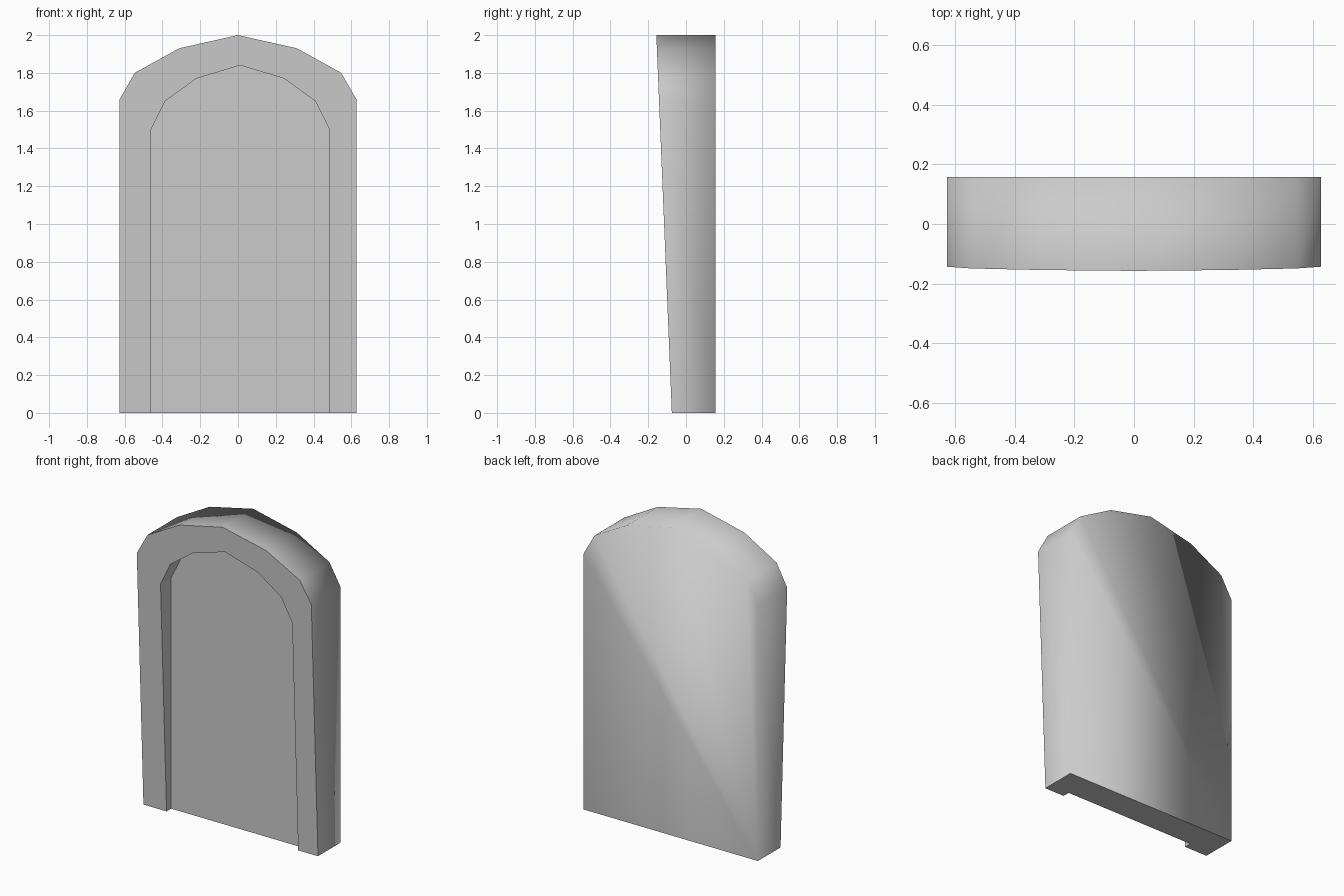
import bpy
import bmesh

cube = bpy.data.objects.get("Cube")
if cube:
    bpy.data.objects.remove(cube, do_unlink=True)

BACK_Y = 0.157
PANEL_Y = -0.028


def front_y(z):
    """Leaning front plane, thicker towards the top."""
    return -0.075 - 0.041 * z


def arch(half, centre_x):
    """Mirror half an arch outline (foot to crown) about centre_x."""
    right = [(centre_x + x, z) for x, z in half]
    left = [(centre_x - x, z) for x, z in half[-2::-1]]
    return right + left


outer = arch([(0.627, 0), (0.627, 1.66), (0.547, 1.8), (0.312, 1.93), (0, 2)], 0)
inner = arch([(0.473, 0), (0.473, 1.5), (0.398, 1.65), (0.232, 1.77), (0, 1.84)], 0.012)

# Stone material
stone = bpy.data.materials.new("grey stone")
stone.use_nodes = True
colour = (0.6, 0.6, 0.6, 1)
stone.diffuse_color = colour
stone.node_tree.nodes["Principled BSDF"].inputs["Base Color"].default_value = colour

# Outline rings from back to recessed panel
bm = bmesh.new()
back = [bm.verts.new((x, BACK_Y, z)) for x, z in outer]
rim = [bm.verts.new((x, front_y(z), z)) for x, z in outer]
lip = [bm.verts.new((x, front_y(z), z)) for x, z in inner]
recess = [bm.verts.new((x, PANEL_Y, z)) for x, z in inner]


def bridge(a, b):
    return [bm.faces.new((a[i], a[i + 1], b[i + 1], b[i])) for i in range(len(a) - 1)]


# Rounded shell: sides and back share smooth normals
shell = bridge(back, rim) + [bm.faces.new(back)]
for face in shell:
    face.smooth = True

# Front border, recess walls, sunken panel and notched underside
bridge(rim, lip)
bridge(lip, recess)
bm.faces.new(recess)
bm.faces.new((rim[0], lip[0], recess[0], recess[-1], lip[-1], rim[-1], back[-1], back[0]))
bmesh.ops.recalc_face_normals(bm, faces=bm.faces)

# Keep edges crisp where the shell meets the flat faces
for edge in bm.edges:
    edge.smooth = all(face.smooth for face in edge.link_faces)

mesh = bpy.data.meshes.new("headstone")
bm.to_mesh(mesh)
bm.free()
mesh.materials.append(stone)
bpy.context.collection.objects.link(bpy.data.objects.new("headstone", mesh))
